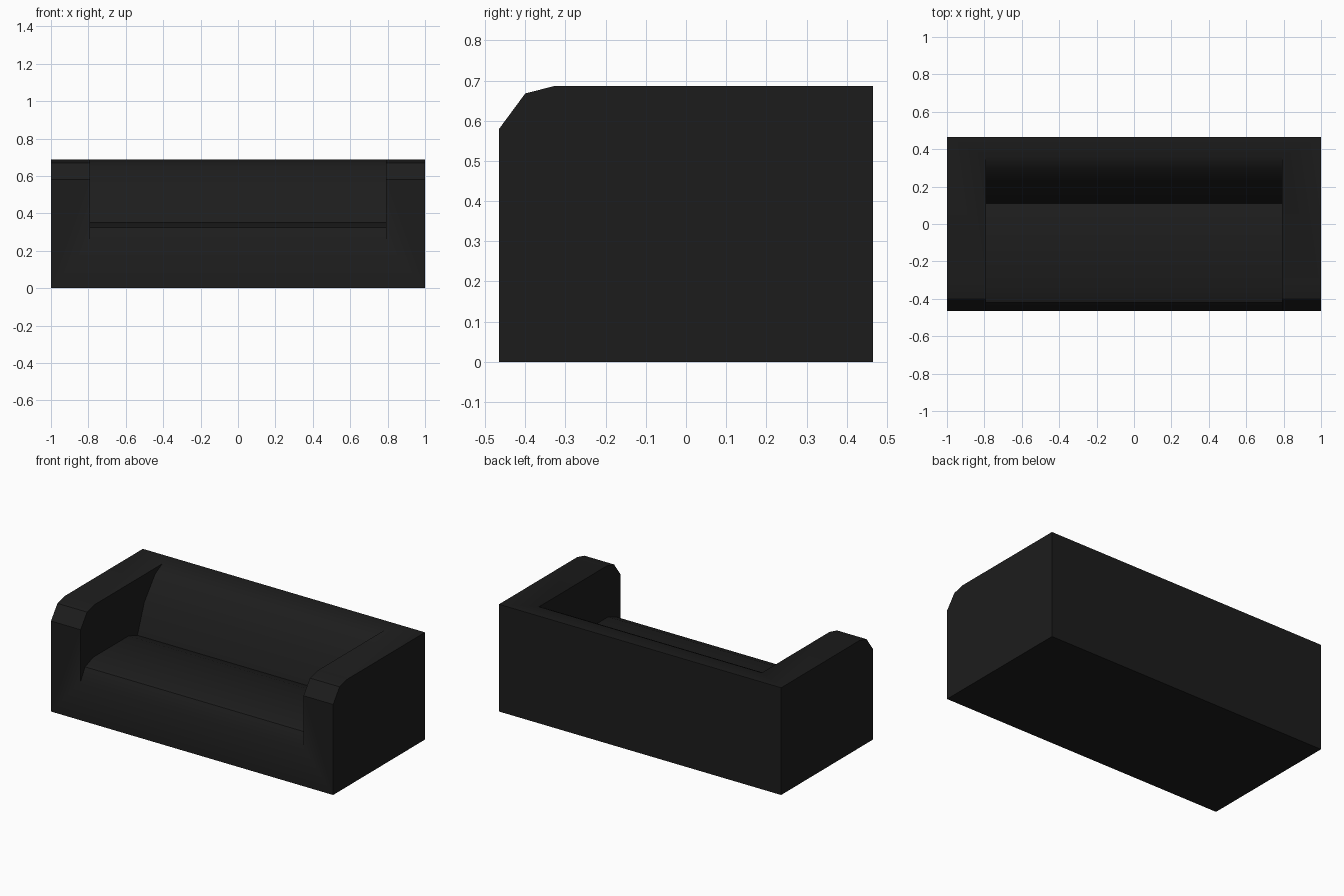
import bpy, bmesh, math

if "Cube" in bpy.data.objects:
    bpy.data.objects.remove(bpy.data.objects["Cube"])


def extrude_profile(name, points, half_width):
    """Extrude a (y, z) side profile symmetrically along x."""
    bm = bmesh.new()
    face = bm.faces.new([bm.verts.new((-half_width, y, z)) for y, z in points])
    ext = bmesh.ops.extrude_face_region(bm, geom=[face])
    verts = [g for g in ext["geom"] if isinstance(g, bmesh.types.BMVert)]
    bmesh.ops.translate(bm, vec=(2 * half_width, 0, 0), verts=verts)
    bmesh.ops.recalc_face_normals(bm, faces=bm.faces)
    mesh = bpy.data.meshes.new(name)
    bm.to_mesh(mesh)
    bm.free()
    obj = bpy.data.objects.new(name, mesh)
    bpy.context.collection.objects.link(obj)
    return obj


# Full-width body with the arm silhouette
body = extrude_profile("sofa_body", [
    (-0.465, 0), (0.465, 0), (0.465, 0.687),
    (-0.325, 0.687), (-0.40, 0.668), (-0.465, 0.58)], 1.0)

# Space between the arms: rounded seat front, seat, curved backrest
cutter = extrude_profile("seat_cutter", [
    (-0.60, 0.25), (-0.465, 0.25), (-0.42, 0.325), (-0.34, 0.355),
    (0.02, 0.355), (0.11, 0.325), (0.18, 0.51), (0.29, 0.65),
    (0.36, 0.687), (0.36, 0.85), (-0.60, 0.85)], 0.79)
cutter.hide_render = True
cutter.hide_set(True)

cut = body.modifiers.new("seat_space", 'BOOLEAN')
cut.operation = 'DIFFERENCE'
cut.solver = 'EXACT'
cut.object = cutter

bpy.context.view_layer.objects.active = body
body.select_set(True)
bpy.ops.object.modifier_apply(modifier=cut.name)
bpy.data.objects.remove(cutter)
bpy.ops.object.shade_smooth_by_angle(angle=math.radians(35))

# Black upholstery
black = bpy.data.materials.new("black_upholstery")
black.diffuse_color = (0.012, 0.012, 0.012, 1)
black.use_nodes = True
black.node_tree.nodes["Principled BSDF"].inputs["Base Color"].default_value = black.diffuse_color
body.data.materials.clear()
body.data.materials.append(black)
